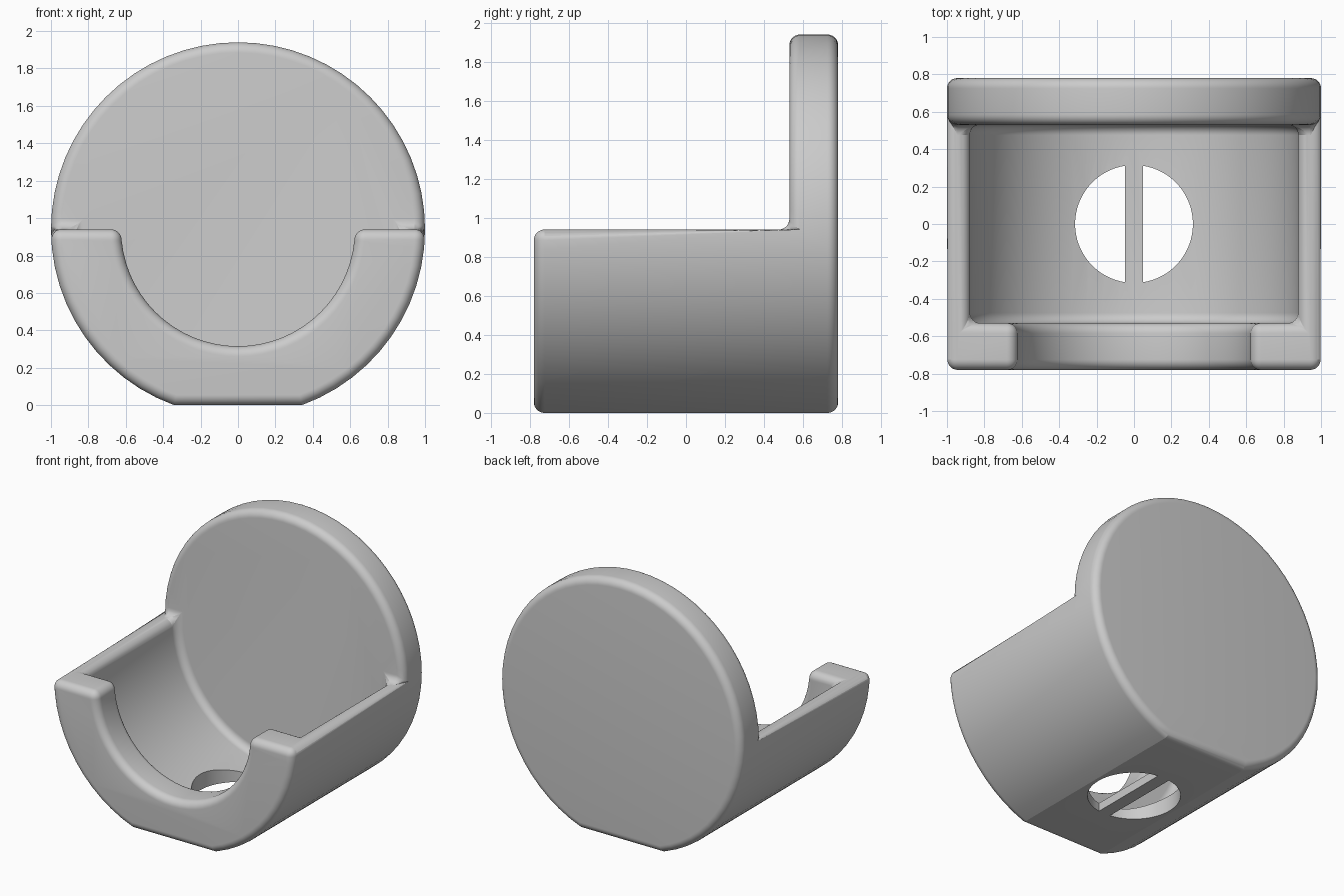
import bpy, bmesh, math

if "Cube" in bpy.data.objects:
    bpy.data.objects.remove(bpy.data.objects["Cube"])

AXIS_Z, R_OUT, R_POCKET, R_LIP = 0.94, 1.0, 0.88, 0.625
HALF_DEPTH, HALF_POCKET = 0.78, 0.53
ROUND = 0.055

grey = bpy.data.materials.new("plain_grey")
grey.use_nodes = True
colour = (0.6, 0.6, 0.6, 1)
grey.diffuse_color = colour
grey.node_tree.nodes["Principled BSDF"].inputs["Base Color"].default_value = colour


def arc(r, start, end, steps):
    """Points on a circle, angles in radians."""
    angles = [start + (end - start) * i / steps for i in range(steps + 1)]
    return [(r * math.cos(a), r * math.sin(a)) for a in angles]


def prism(name, outline, offset, length):
    """Extrude a closed outline given as 3D points."""
    bm = bmesh.new()
    face = bm.faces.new([bm.verts.new(p) for p in outline])
    new = bmesh.ops.extrude_face_region(bm, geom=[face])["geom"]
    verts = [v for v in new if isinstance(v, bmesh.types.BMVert)]
    bmesh.ops.translate(bm, verts=verts, vec=[c * length for c in offset])
    bmesh.ops.recalc_face_normals(bm, faces=bm.faces)
    mesh = bpy.data.meshes.new(name)
    bm.to_mesh(mesh)
    bm.free()
    obj = bpy.data.objects.new(name, mesh)
    bpy.context.collection.objects.link(obj)
    return obj


def along_y(name, outline, y0, y1):
    points = [(x, y0, z + AXIS_Z) for x, z in outline]
    return prism(name, points, (0, 1, 0), y1 - y0)


def cut(target, cutter):
    mod = target.modifiers.new(cutter.name, "BOOLEAN")
    mod.operation, mod.solver, mod.object = "DIFFERENCE", "EXACT", cutter
    cutter.hide_render = True
    cutter.hide_set(True)


def bake(obj):
    """Apply all modifiers of an object."""
    deps = bpy.context.evaluated_depsgraph_get()
    mesh = bpy.data.meshes.new_from_object(obj.evaluated_get(deps))
    obj.modifiers.clear()
    obj.data = mesh


def keyhole(r, half_width):
    """Lower half circle that opens into a wide slot above the axis."""
    return arc(r, math.pi, 2 * math.pi, 32) + [
        (half_width, 0), (half_width, 1.3), (-half_width, 1.3), (-half_width, 0)]


# Round body with a flat foot
flat = math.asin(AXIS_Z / R_OUT)
outline = (arc(R_OUT, -flat, 0, 12)[:-1] + arc(R_OUT, 0, math.pi, 32)
           + arc(R_OUT, math.pi, math.pi + flat, 12)[1:])
body = along_y("holder_body", outline, -HALF_DEPTH, HALF_DEPTH)

# Pocket with a tall back plate, and the narrower front opening
pocket = along_y("pocket_cutter", keyhole(R_POCKET, 1.2), -HALF_POCKET, HALF_POCKET)
opening = along_y("opening_cutter", keyhole(R_LIP, 1.2), -1.0, 0)
cut(body, pocket)
cut(body, opening)
bake(body)

# Clean flat faces, then round every sharp edge
bm = bmesh.new()
bm.from_mesh(body.data)
bmesh.ops.remove_doubles(bm, verts=bm.verts, dist=0.0005)
bmesh.ops.dissolve_limit(bm, angle_limit=math.radians(1), verts=bm.verts, edges=bm.edges)
bm.to_mesh(body.data)
bm.free()
bevel = body.modifiers.new("rounded_edges", "BEVEL")
bevel.width, bevel.segments = ROUND, 8
bevel.limit_method, bevel.angle_limit = "ANGLE", math.radians(35)
bevel.use_clamp_overlap = False
bake(body)

# Floor hole in two halves, leaving a bar between them
HOLE_R, BAR = 0.315, 0.048
edge = math.acos(BAR / HOLE_R)
for side, turn in (("left", 0), ("right", math.pi)):
    half = arc(HOLE_R, -edge, edge, 32)
    c = math.cos(turn)
    points = [(x * c, y * c, -0.1) for x, y in half]
    cut(body, prism(side + "_hole_cutter", points, (0, 0, 1), 0.4))
bake(body)
for obj in [o for o in bpy.data.objects if o.name.endswith("_cutter")]:
    bpy.data.objects.remove(obj)

# Finish
body.data.materials.clear()
body.data.materials.append(grey)
bpy.ops.object.select_all(action="DESELECT")
body.select_set(True)
bpy.context.view_layer.objects.active = body
bpy.ops.object.shade_smooth_by_angle(angle=math.radians(16))
